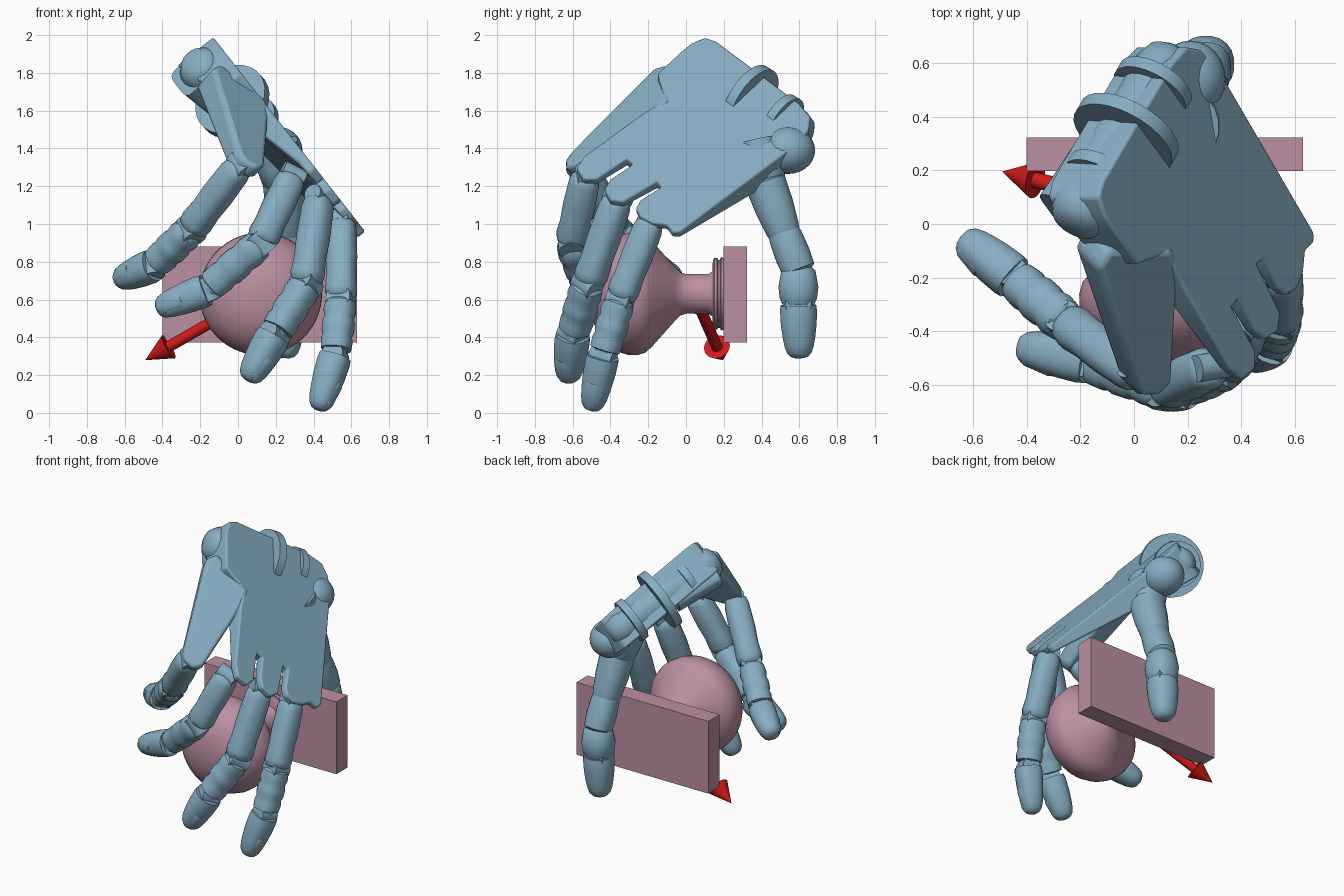
import bpy, bmesh, math
from mathutils import Vector as V

if "Cube" in bpy.data.objects:
    bpy.data.objects.remove(bpy.data.objects["Cube"])

def material(name, col):
    m = bpy.data.materials.new(name)
    m.diffuse_color = (*col, 1)
    m.use_nodes = True
    m.node_tree.nodes["Principled BSDF"].inputs["Base Color"].default_value = m.diffuse_color
    return m

BLUE = material("hand_blue", (0.24, 0.42, 0.54))
PINK = material("knob_pink", (0.50, 0.28, 0.36))
RED = material("arrow_red", (0.65, 0.01, 0.01))
N = V((0.788, 0, 0.616))          # outward normal of the back of the hand

def finish(bm, name, mat, bevel=0, angle=40):
    bmesh.ops.recalc_face_normals(bm, faces=bm.faces)
    me = bpy.data.meshes.new(name)
    bm.to_mesh(me)
    bm.free()
    ob = bpy.data.objects.new(name, me)
    bpy.context.collection.objects.link(ob)
    me.materials.append(mat)
    if bevel:
        mod = ob.modifiers.new("bevel", 'BEVEL')
        mod.width, mod.segments, mod.limit_method = bevel, 3, 'ANGLE'
    bpy.ops.object.select_all(action='DESELECT')
    ob.select_set(True)
    bpy.context.view_layer.objects.active = ob
    bpy.ops.object.shade_smooth_by_angle(angle=math.radians(angle))
    return ob

def tube(bm, a, b, profile, hint=N, wide=1.0, n=20, power=1.0):
    """Loft rings from a to b; profile is (t, radius). power < 1 is boxier."""
    a, b = V(a), V(b)
    d = (b - a).normalized()
    side = d.cross(hint).normalized()
    up = side.cross(d)
    rings = []
    for t, r in profile:
        ring = []
        for i in range(n):
            w = 2 * math.pi * (i + .5) / n
            c, s = math.cos(w), math.sin(w)
            c, s = (math.copysign(abs(k) ** power, k) for k in (c, s))
            ring.append(bm.verts.new(a.lerp(b, t) + side * c * r * wide + up * s * r))
        rings.append(ring)
    for r0, r1 in zip(rings, rings[1:]):
        for i in range(n):
            bm.faces.new((r0[i], r0[(i+1) % n], r1[(i+1) % n], r1[i]))
    bm.faces.new(rings[0])
    bm.faces.new(rings[-1])

def disc(bm, c, axis, r, h):
    c, axis = V(c), axis.normalized()
    hint = V((0, 0, 1)) if abs(axis.z) < .9 else V((1, 0, 0))
    tube(bm, c - axis * h / 2, c + axis * h / 2, [(0, r), (1, r)], hint, n=28)

def slab(bm, pts, normal, depths):
    """Plate: outline pts on the outer side, pushed inward by depths."""
    top = [bm.verts.new(p) for p in pts]
    low = [bm.verts.new(V(p) - normal * d) for p, d in zip(pts, depths)]
    bm.faces.new(top)
    bm.faces.new(low)
    for i in range(len(top)):
        j = (i + 1) % len(top)
        bm.faces.new((top[i], top[j], low[j], low[i]))

# ---- door plate and turned knob
bm = bmesh.new()
bmesh.ops.create_cube(bm, size=1)
for v in bm.verts:
    v.co = V((0.115 + v.co.x * 1.03, 0.26 + v.co.y * 0.125, 0.627 + v.co.z * 0.51))
finish(bm, "door_plate", PINK)
bm = bmesh.new()
prof = [(.2, .17), (.2, .19), (.185, .195), (.18, .18), (.17, .18), (.165, .19), (.15, .19), (.142, .175),
        (.14, .12), (.12, .106), (.0, .105), (-.03, .115), (-.06, .145), (-.18, .28), (-.215, .312),
        (-.26, .325), (-.31, .323), (-.36, .307), (-.41, .275), (-.45, .23), (-.485, .165), (-.505, .09), (-.51, .02)]
tube(bm, (.12, 0, .63), (.12, -1, .63), [(-y, r) for y, r in prof], V((0, 0, 1)), n=48)
finish(bm, "door_knob", PINK)

# ---- direction arrow
bm = bmesh.new()
s, e = V((.12, .04, .63)), V((-.49, .195, .28))
tube(bm, s, e, [(0, .03), (.8, .03)], V((0, 0, 1)))
tube(bm, s, e, [(.8, .07), (1, .001)], V((0, 0, 1)), n=28)
finish(bm, "direction_arrow", RED)

# ---- palm plate: outline in y, z on the slanted plane, thinning to the knuckles
outline = [(-.02, 1.92), (.03, 1.96), (.1, 1.99), (.16, 1.97), (.6, 1.64), (.66, 1.57), (.65, 1.5), (.6, 1.43),
           (-.03, .96), (-.07, .96), (-.1, 1.0), (-.18, 1.01), (-.24, 1.04), (-.265, 1.09), (-.24, 1.13),
           (-.13, 1.2), (-.15, 1.23), (-.33, 1.12), (-.4, 1.13), (-.43, 1.19), (-.4, 1.24), (-.28, 1.32), (-.31, 1.35),
           (-.47, 1.24), (-.54, 1.24), (-.58, 1.3), (-.54, 1.36), (-.24, 1.58), (-.11, 1.66), (-.15, 1.8)]
bm = bmesh.new()
slab(bm, [(1.424 - .782 * z, y, z) for y, z in outline], N,
     [.05 + .19 * max(0, (.6 * y + .8 * z - .8) / .85) for y, z in outline])
finish(bm, "palm", BLUE, bevel=.012)

# ---- wrist bar with its row of discs
w0, w1 = V((-.2, .04, 1.83)), V((.11, .58, 1.50))
W = w1 - w0
bm = bmesh.new()
tube(bm, w0, w1, [(-.1, .05), (-.07, .09), (0, .12), (1, .11), (1.08, .09), (1.12, .05)])
for t, r, h in ((.24, .14, .05), (.55, .205, .055), (.87, .15, .05)):
    disc(bm, w0.lerp(w1, t), W, r, h)
tube(bm, w0 - N * .06, w0.lerp(w1, .45) - N * .03, [(0, .1), (1, .1)], power=.4)
finish(bm, "wrist_joint", BLUE)

# ---- little finger metacarpal
bm = bmesh.new()
slab(bm, [(-.13, -.17, 1.83), (-.09, -.1, 1.85), (.15, -.1, 1.66), (.17, -.16, 1.61), (.145, -.6, 1.31),
          (.1, -.645, 1.3), (.03, -.645, 1.34), (.0, -.61, 1.38)],
     V((.56, -.54, .63)), (.17, .17, .17, .16, .11, .09, .09, .11))
finish(bm, "little_metacarpal", BLUE, bevel=.025)

# ---- fingers: proximal, ribbed middle and nail-tipped end segments
PROX = [(0, .6), (.04, .85), (.12, .95), (.45, 1.0), (.7, .95), (.88, 1.02), (.96, .92), (1, .65)]
RIBS = [(-.02, .65), (.05, .95), (.2, 1.03), (.32, .93), (.4, 1.02), (.55, 1.03), (.64, .92),
        (.72, 1.0), (.88, .95), (.9, .7), (1, .68)]
TIP = [(0, .7), (0, 1.0), (.1, 1.04), (.35, 1.01), (.6, .92), (.78, .82), (.9, .69), (.97, .5), (1, .25)]

def finger(name, pts, r, hint):
    bm = bmesh.new()
    pts = [V(p) for p in pts]
    hint = V(hint)
    for (a, b), prof in zip(zip(pts, pts[1:]), (PROX, RIBS, TIP)):
        tube(bm, a, b, [(t, k * r) for t, k in prof], hint, power=.85)
    for i in range(3):                       # hinge barrels
        d = (pts[i + 1] - pts[i]).normalized()
        disc(bm, pts[i], d.cross(hint), r * (.6, .8, .7)[i], r * 1.5)
    a, b = pts[2], pts[3]                    # fingernail
    d = (b - a).normalized()
    up = d.cross(hint).normalized().cross(d)
    tube(bm, a.lerp(b, .45) + up * r * .78, a.lerp(b, .95) + up * r * .5,
         [(0, .22 * r), (.1, .27 * r), (.8, .24 * r), (1, .1 * r)], hint, wide=2)
    finish(bm, name, BLUE)

finger("index_finger", [(.55, -.185, 1.02), (.545, -.35, .6), (.515, -.44, .3), (.425, -.5, .015)], .083, (1, -.3, 0))
finger("middle_finger", [(.43, -.36, 1.14), (.36, -.52, .68), (.19, -.6, .41), (.05, -.625, .17)], .086, (.8, -.6, 0))
finger("ring_finger", [(.29, -.53, 1.26), (.12, -.61, .9), (-.17, -.51, .65), (-.43, -.455, .55)], .085, (.2, -1, .1))
finger("little_finger", [(.01, -.56, 1.31), (-.25, -.37, .97), (-.45, -.2, .78), (-.64, -.05, .70)], .083, (-.4, -.8, .3))

# ---- thumb and its rounded base
bm = bmesh.new()
bmesh.ops.create_uvsphere(bm, u_segments=24, v_segments=14, radius=.125)
for v in bm.verts:
    v.co = V((.21 + v.co.x * 1.05, .54 + v.co.y * 1.15, 1.39 + v.co.z))
finish(bm, "thumb_base", BLUE)
bm = bmesh.new()
path = [V(p) for p in ((.19, .37, 1.42), (.24, .42, 1.22), (.26, .52, .95), (.27, .595, .76), (.265, .595, .57), (.25, .6, .29))]
back = V((0, 1, .1))
for (a, b), prof in zip(zip(path, path[1:]), (
        [(0, .13), (.5, .12), (.95, .11), (1.05, .09)],
        [(-.05, .09), (.0, .11), (.5, .105), (.9, .092), (1, .085)],
        [(-.03, .085), (.1, .09), (.6, .095), (1, .09), (1.08, .07)],
        [(-.08, .07), (.05, .092), (.5, .107), (.8, .1), (.98, .085), (.99, .06)],
        [(t, k * .095) for t, k in TIP])):
    tube(bm, a, b, prof, back, power=.9)
disc(bm, path[4], V((1, 0, 0)), .07, .15)
finish(bm, "thumb", BLUE)
